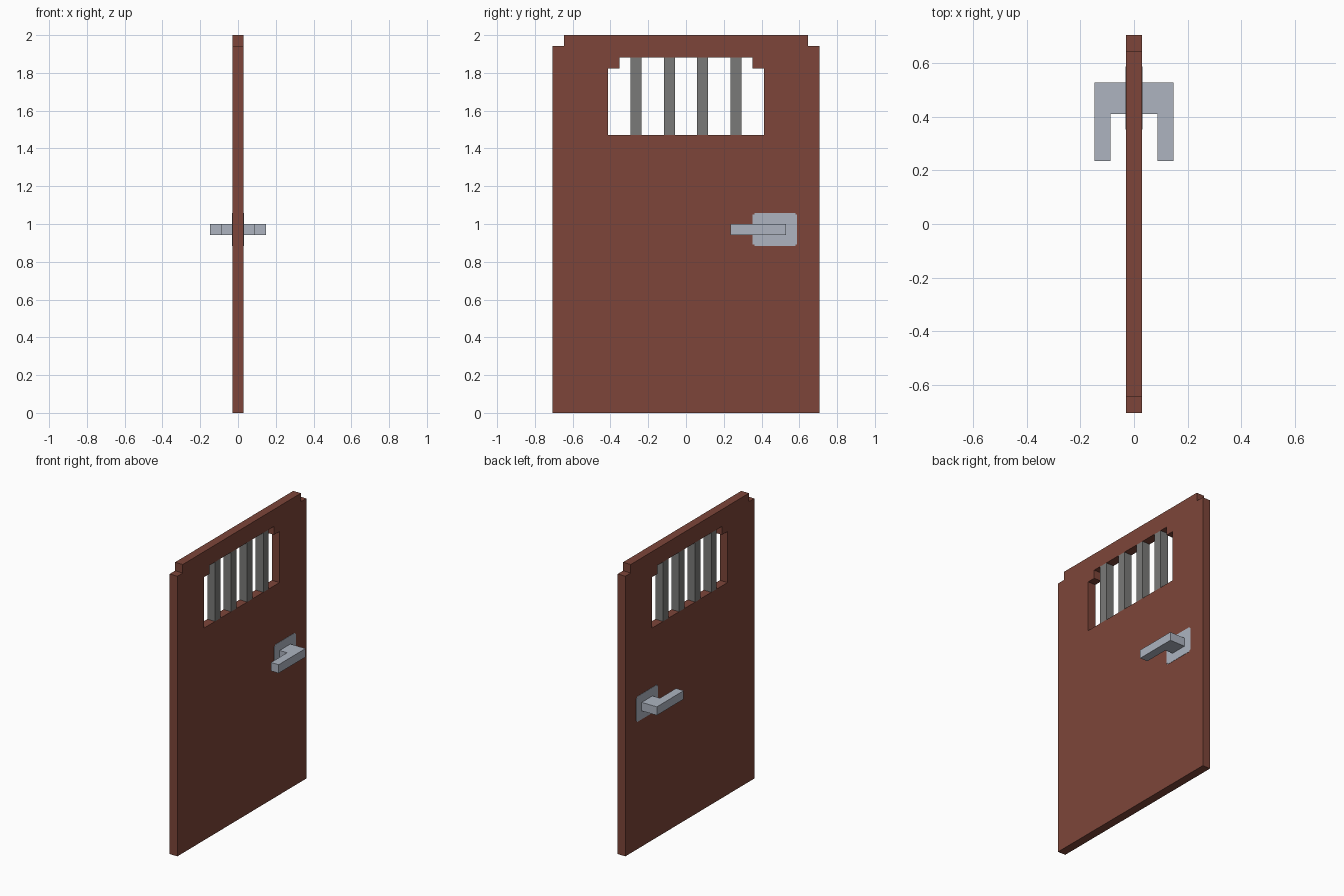
import bpy, bmesh
from mathutils import Vector

if "Cube" in bpy.data.objects:
    bpy.data.objects.remove(bpy.data.objects["Cube"])

U = 2 / 68  # modelling unit: the door is 68 units tall


def material(name, rgb):
    m = bpy.data.materials.new(name)
    m.diffuse_color = (*rgb, 1)
    m.use_nodes = True
    m.node_tree.nodes["Principled BSDF"].inputs["Base Color"].default_value = m.diffuse_color
    return m


WOOD = material("reddish_brown_wood", (0.205, 0.060, 0.041))
IRON = material("dark_grey_iron", (0.195, 0.195, 0.19))
STEEL = material("pale_steel", (0.417, 0.456, 0.527))


def prism(name, loops, axis, lo, hi, mat):
    """Extrude flat outlines (first outer, then holes) along x or z, in units."""
    bm = bmesh.new()
    edges = []
    for loop in loops:
        pts = [(lo, a, b) if axis == "x" else (a, b, lo) for a, b in loop]
        vs = [bm.verts.new(Vector(p) * U) for p in pts]
        edges += [bm.edges.new((v, vs[i - 1])) for i, v in enumerate(vs)]
    bmesh.ops.triangle_fill(bm, edges=edges, use_beauty=True)
    res = bmesh.ops.extrude_face_region(bm, geom=bm.faces[:])
    step = Vector((1, 0, 0)) if axis == "x" else Vector((0, 0, 1))
    bmesh.ops.translate(bm, vec=step * (hi - lo) * U,
                        verts=[g for g in res["geom"] if isinstance(g, bmesh.types.BMVert)])
    bmesh.ops.recalc_face_normals(bm, faces=bm.faces[:])
    me = bpy.data.meshes.new(name)
    bm.to_mesh(me)
    bm.free()
    me.materials.append(mat)
    ob = bpy.data.objects.new(name, me)
    bpy.context.collection.objects.link(ob)
    return ob


def notched_top(w, z0, z1, n=2):
    """Rectangle with a square notch cut from each top corner."""
    right = [(w, z0), (w, z1 - n), (w - n, z1 - n), (w - n, z1)]
    return right + [(-y, z) for y, z in reversed(right)]


def rect(y0, y1, z0, z1):
    return [(y0, z0), (y1, z0), (y1, z1), (y0, z1)]


# Door slab with its window opening
prism("door_panel", [notched_top(24, 0, 68), notched_top(14, 50, 64)], "x", -1, 1, WOOD)

# Window bars
for i, y in enumerate((-9, -3, 3, 9)):
    prism(f"window_bar_{i + 1}", [rect(y - 1, y + 1, 50, 64)], "x", -1, 1, IRON)

# Lever handle and thin back plate on each face
c = 0.33  # small corner step of the plate
plate = [(12 + c, 30), (20 - c, 30), (20 - c, 30 + c), (20, 30 + c),
         (20, 36 - c), (20 - c, 36 - c), (20 - c, 36), (12 + c, 36),
         (12 + c, 36 - c), (12, 36 - c), (12, 30 + c), (12 + c, 30 + c)]
lever = [(1, 14), (3, 14), (3, 8), (5, 8), (5, 18), (1, 18)]
for side, s in (("right", 1), ("left", -1)):
    prism(f"handle_plate_{side}", [plate], "x", s * 1, s * 1.06, STEEL)
    prism(f"handle_lever_{side}", [[(s * x, y) for x, y in lever]], "z", 32, 34, STEEL)
